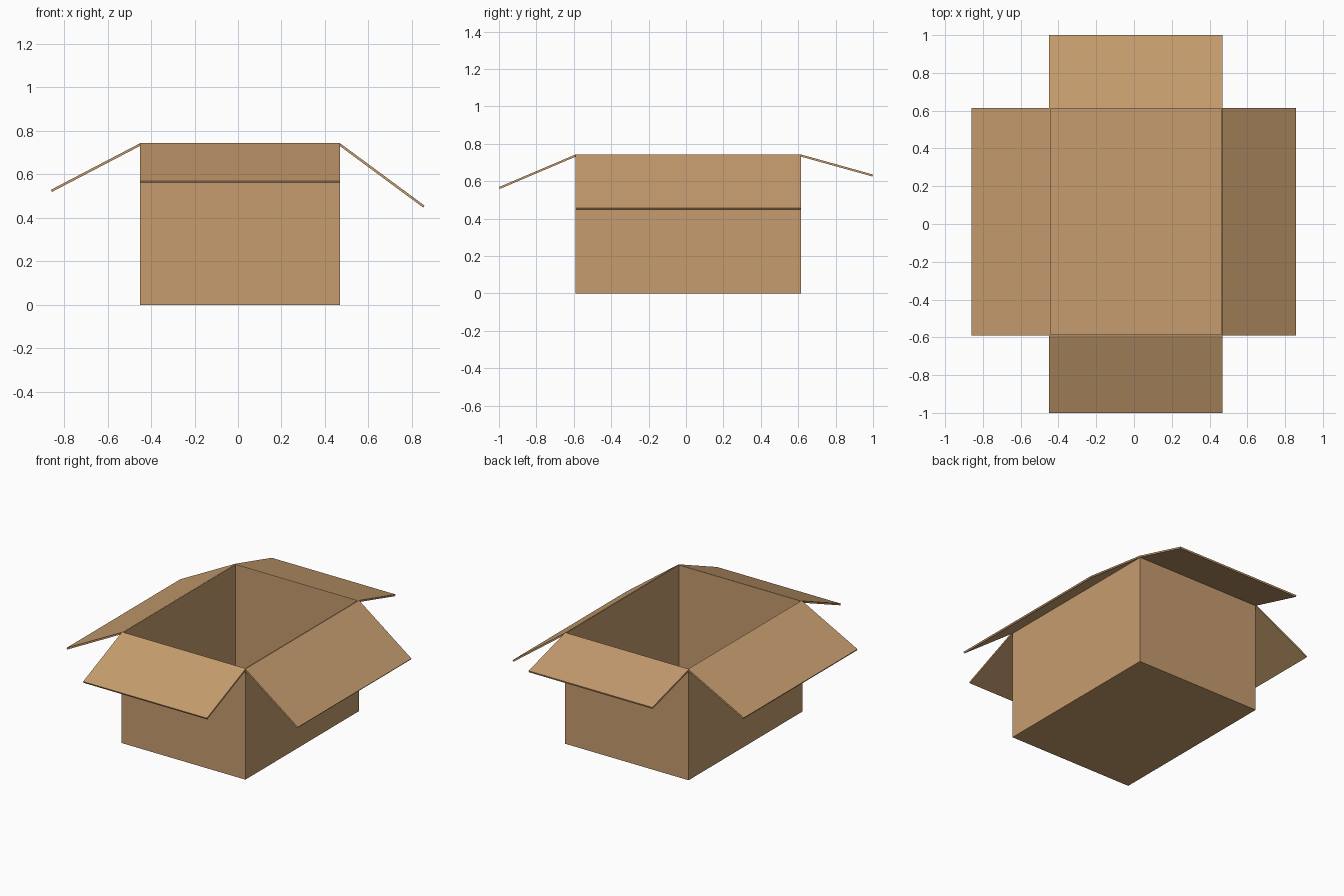
import bpy, bmesh
from mathutils import Vector

if "Cube" in bpy.data.objects:
    bpy.data.objects.remove(bpy.data.objects["Cube"])

X0, X1, Y0, Y1, H, T = -0.45, 0.469, -0.591, 0.615, 0.743, 0.010

card = bpy.data.materials.new("kraft cardboard")
card.diffuse_color = (0.565, 0.335, 0.157, 1)
card.use_nodes = True
card.node_tree.nodes["Principled BSDF"].inputs["Base Color"].default_value = card.diffuse_color


def finish(bm, name):
    bmesh.ops.recalc_face_normals(bm, faces=bm.faces[:])
    me = bpy.data.meshes.new(name)
    bm.to_mesh(me)
    bm.free()
    me.materials.append(card)
    ob = bpy.data.objects.new(name, me)
    bpy.context.collection.objects.link(ob)
    return ob


# open box body: block whose top is inset and pushed down to the floor
bm = bmesh.new()
bmesh.ops.create_cube(bm, size=1)
for v in bm.verts:
    v.co = ((X0 + X1) / 2 + v.co.x * (X1 - X0),
            (Y0 + Y1) / 2 + v.co.y * (Y1 - Y0), (v.co.z + 0.5) * H)
top = max(bm.faces, key=lambda f: f.calc_center_median().z)
bmesh.ops.inset_region(bm, faces=[top], thickness=T)
well = bmesh.ops.extrude_discrete_faces(bm, faces=[top])["faces"][0]
for v in well.verts:
    v.co.z = T
finish(bm, "box_body")


# folded-out flap: sloping sheet from a rim edge to its tip
def flap(name, a, b, out, tip_z):
    a, b, out = Vector(a), Vector(b), Vector(out)
    fall = out + Vector((0, 0, tip_z - H))
    side = (b - a).normalized()
    n = fall.cross(side).normalized()
    if n.z > 0:
        n = -n
    bm = bmesh.new()
    face = bm.faces.new([bm.verts.new(p) for p in (a, b, b + fall, a + fall)])
    ext = bmesh.ops.extrude_face_region(bm, geom=[face])["geom"]
    for v in ext:
        if isinstance(v, bmesh.types.BMVert):
            v.co += n * T * 1.1
    finish(bm, name)


flap("left_flap", (X0, Y0, H), (X0, Y1, H), (-0.86 - X0, 0, 0), 0.529)
flap("right_flap", (X1, Y0, H), (X1, Y1, H), (0.858 - X1, 0, 0), 0.456)
flap("front_flap", (X0, Y0, H), (X1, Y0, H), (0, -1 - Y0, 0), 0.569)
flap("back_flap", (X0, Y1, H), (X1, Y1, H), (0, 1 - Y1, 0), 0.636)
